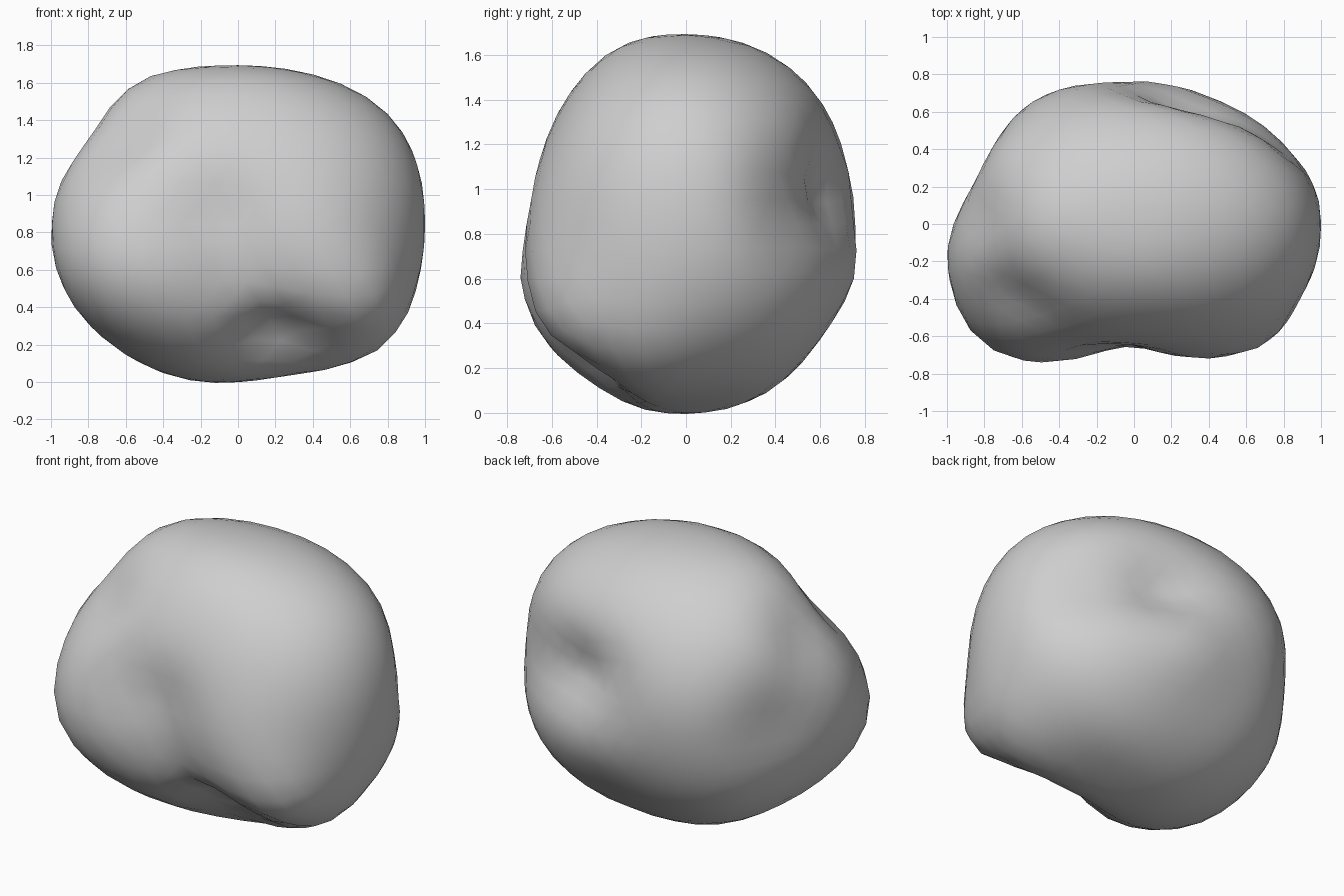
import bpy
import bmesh
import math
from mathutils import Vector

if "Cube" in bpy.data.objects:
    bpy.data.objects.remove(bpy.data.objects["Cube"], do_unlink=True)

HALF_SIZE = Vector((1.0, 0.755, 0.845))

# Lumps and hollows: direction, height, angular width
FEATURES = [
    ((-0.62, -0.78, -0.25), 0.165, 0.47),  # front lobe on the right side
    ((0.5, -0.85, -0.15), 0.045, 0.35),    # front lobe on the left side
    ((-0.15, -1.0, 0.05), -0.13, 0.32),    # hollow between the front lobes
    ((0.0, -0.95, -0.35), -0.1, 0.28),     # lower end of that hollow
    ((0.0, -0.88, 0.5), -0.075, 0.6),      # sloping upper front
    ((0.22, -0.65, -0.73), -0.22, 0.27),   # undercut below the front
    ((0.6, -0.72, -0.5), 0.13, 0.28),      # corner beside the undercut
    ((0.76, -0.3, -0.75), 0.08, 0.36),     # low corner bulge
    ((0.3, 0.1, -0.95), -0.03, 0.3),       # rising underside
    ((-0.2, 0.0, -0.98), 0.015, 0.35),     # lowest point
    ((0.0, 0.75, -0.6), -0.03, 0.4),       # lower back
    ((-0.75, 0.2, -0.6), -0.03, 0.4),      # lower right side
    ((-0.62, -0.54, 0.54), -0.1, 0.3),     # shoulder hollow
    ((-0.82, 0.05, 0.55), -0.07, 0.3),     # shoulder ridge, lowered
    ((-0.5, 0.0, 0.85), 0.03, 0.3),        # top edge
    ((0.72, 0.0, 0.65), 0.03, 0.4),        # opposite top edge
    ((0.0, -0.38, 0.92), 0.02, 0.35),      # top, front part
    ((-0.98, -0.2, 0.0), 0.015, 0.3),      # right end
    ((-0.86, 0.42, 0.0), -0.12, 0.46),     # flattened back corner
    ((-0.4, 0.88, 0.15), 0.03, 0.35),      # full back
    ((0.38, 0.9, 0.2), -0.19, 0.28),       # back hollow
    ((0.12, 0.95, 0.28), -0.05, 0.22),     # back hollow, inner end
    ((0.75, 0.65, 0.12), -0.1, 0.32),      # back hollow, outer end
    ((0.15, 0.95, -0.25), 0.045, 0.25),    # lump under the back hollow
]


def radius(d, power=2.2):
    """Rounded-box radius along d, plus every lump and hollow."""
    r = sum(abs(c) ** power for c in d) ** (-1 / power)
    for direction, height, width in FEATURES:
        angle = d.angle(Vector(direction))
        r += height * math.exp(-(angle / width) ** 2)
    return r


# Boulder body, resting on the ground
bm = bmesh.new()
bmesh.ops.create_icosphere(bm, subdivisions=4, radius=1)
for v in bm.verts:
    d = v.co.normalized()
    r = radius(d)
    v.co = Vector([c * r * half for c, half in zip(d, HALF_SIZE)])
    v.co.z += HALF_SIZE.z

mesh = bpy.data.meshes.new("boulder")
bm.to_mesh(mesh)
bm.free()
boulder = bpy.data.objects.new("boulder", mesh)
bpy.context.collection.objects.link(boulder)

# Plain grey stone
GREY = (0.62, 0.62, 0.62, 1)
stone = bpy.data.materials.new("grey_stone")
stone.use_nodes = True
stone.diffuse_color = GREY
stone.node_tree.nodes["Principled BSDF"].inputs["Base Color"].default_value = GREY
mesh.materials.append(stone)

bpy.context.view_layer.objects.active = boulder
boulder.select_set(True)
bpy.ops.object.shade_smooth_by_angle(angle=math.radians(30))
